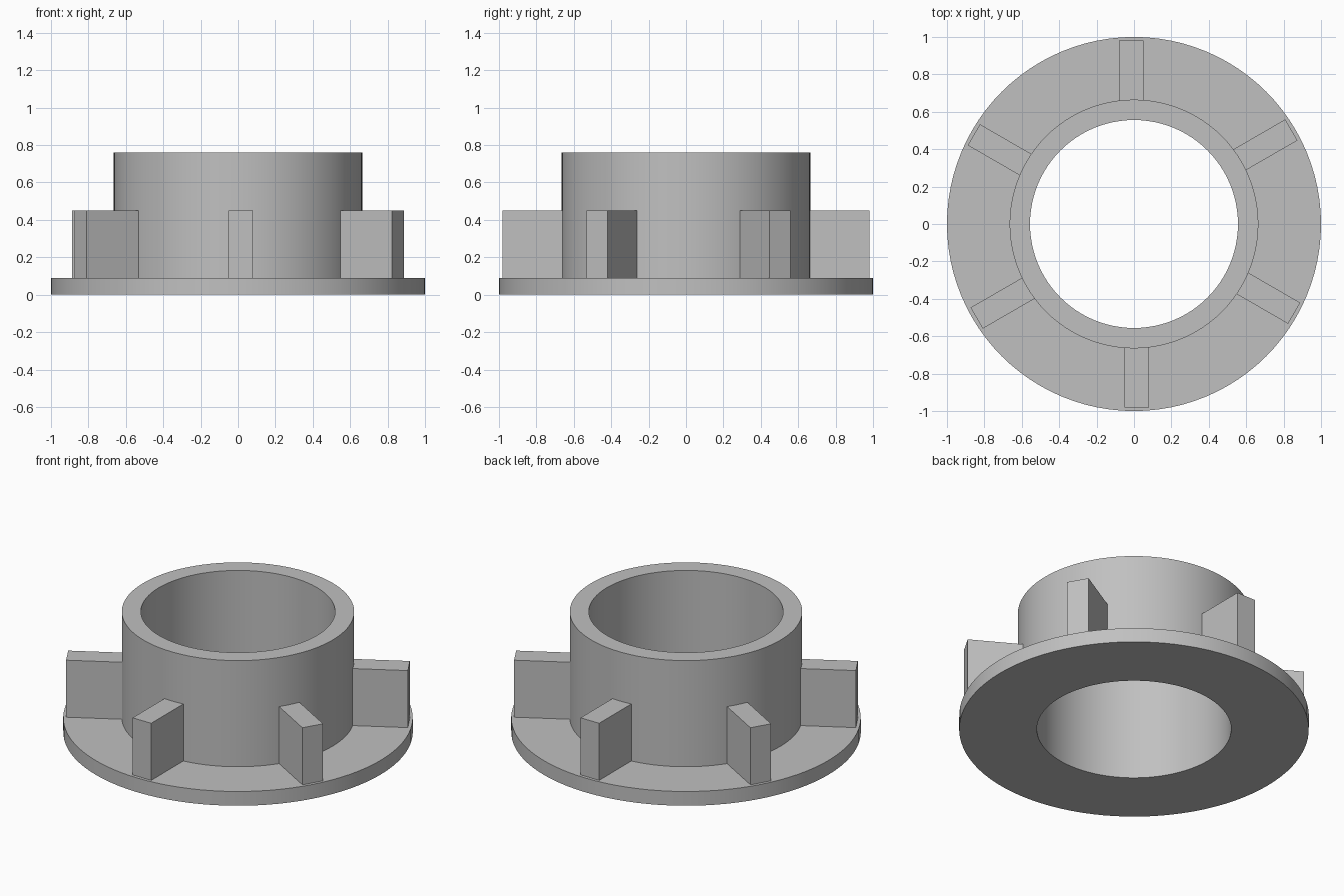
import bpy
import bmesh
import math
from mathutils import Matrix, Vector

cube = bpy.data.objects.get("Cube")
if cube:
    bpy.data.objects.remove(cube, do_unlink=True)

grey = bpy.data.materials.new("plain_grey")
grey.use_nodes = True
colour = (0.53, 0.53, 0.53, 1)
grey.diffuse_color = colour
grey.node_tree.nodes["Principled BSDF"].inputs["Base Color"].default_value = colour

BORE, COLLAR, FLANGE = 0.556, 0.665, 1.0
FLANGE_TOP, FIN_TOP, COLLAR_TOP = 0.09, 0.45, 0.76


def add_object(name, bm):
    bmesh.ops.recalc_face_normals(bm, faces=bm.faces)
    mesh = bpy.data.meshes.new(name)
    bm.to_mesh(mesh)
    bm.free()
    mesh.materials.append(grey)
    obj = bpy.data.objects.new(name, mesh)
    bpy.context.collection.objects.link(obj)
    return obj


def lathe(name, profile, steps=96):
    """Spin a closed (radius, height) profile around z."""
    bm = bmesh.new()
    verts = [bm.verts.new((r, 0, z)) for r, z in profile]
    edges = [bm.edges.new((v, verts[i - 1])) for i, v in enumerate(verts)]
    bmesh.ops.spin(bm, geom=verts + edges, cent=(0, 0, 0), axis=(0, 0, 1),
                   angle=math.tau, steps=steps, use_merge=True)
    bmesh.ops.remove_doubles(bm, verts=bm.verts, dist=0.0001)
    return add_object(name, bm)


def radial_box(name, low, high, angle):
    """Box given by opposite corners (radial, tangential, z), turned about z."""
    low, high = Vector(low), Vector(high)
    bm = bmesh.new()
    bmesh.ops.create_cube(bm, size=1, matrix=Matrix.Rotation(angle, 4, "Z")
                          @ Matrix.Translation((low + high) / 2)
                          @ Matrix.Diagonal((*(high - low), 1)))
    return add_object(name, bm)


# Flange and collar turned as one ring with a through bore
ring = lathe("flanged_collar", [
    (BORE, 0), (FLANGE, 0), (FLANGE, FLANGE_TOP),
    (COLLAR, FLANGE_TOP), (COLLAR, COLLAR_TOP), (BORE, COLLAR_TOP)])
bpy.context.view_layer.objects.active = ring
ring.select_set(True)
bpy.ops.object.shade_smooth_by_angle(angle=math.radians(30))

# Six fins, each set slightly off the radial line
for i in range(6):
    radial_box(f"fin_{i + 1}", (0.62, -0.05, FLANGE_TOP - 0.02),
               (0.98, 0.08, FIN_TOP), math.radians(30 + 60 * i))
